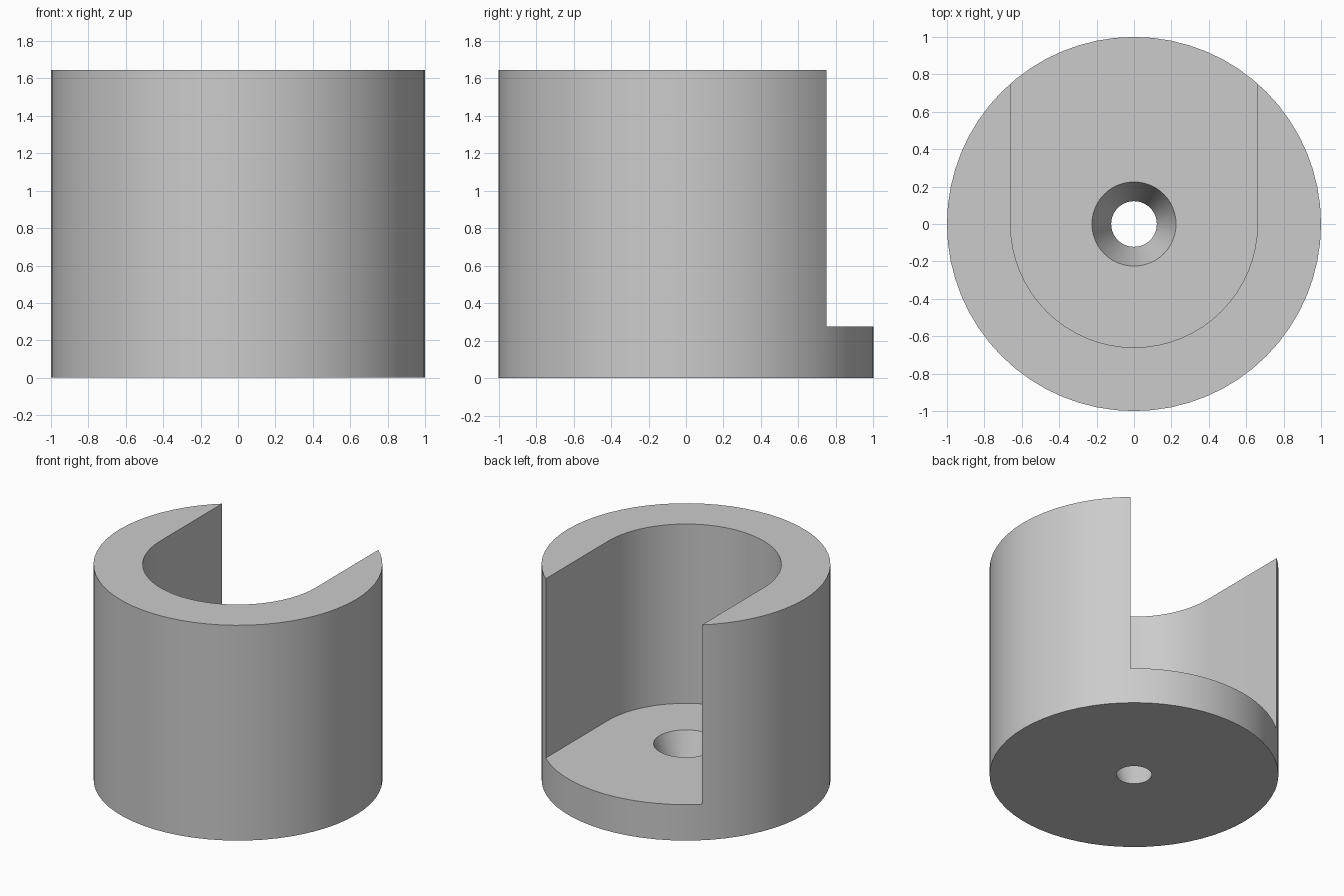
import bpy, bmesh, math

default = bpy.data.objects.get("Cube")
if default:
    bpy.data.objects.remove(default, do_unlink=True)

HEIGHT, FLOOR = 1.645, 0.275
SLOT_R = 0.66
HOLE_TOP, HOLE_BOTTOM = 0.225, 0.122

grey = bpy.data.materials.new("plain_grey")
grey.use_nodes = True
colour = (0.6, 0.6, 0.6, 1)
grey.diffuse_color = colour
grey.node_tree.nodes["Principled BSDF"].inputs["Base Color"].default_value = colour


def cone(name, r_low, r_high, z_low, z_high, sides):
    bpy.ops.mesh.primitive_cone_add(vertices=sides, radius1=r_low, radius2=r_high,
                                    depth=z_high - z_low,
                                    location=(0, 0, (z_low + z_high) / 2))
    obj = bpy.context.object
    obj.name = name
    obj.data.materials.append(grey)
    return obj


def prism(name, outline, z_low, z_high):
    bm = bmesh.new()
    face = bm.faces.new([bm.verts.new((x, y, z_low)) for x, y in outline])
    top = bmesh.ops.extrude_face_region(bm, geom=[face])["geom"]
    bmesh.ops.translate(bm, vec=(0, 0, z_high - z_low),
                        verts=[v for v in top if isinstance(v, bmesh.types.BMVert)])
    bmesh.ops.recalc_face_normals(bm, faces=bm.faces)
    mesh = bpy.data.meshes.new(name)
    bm.to_mesh(mesh)
    bm.free()
    mesh.materials.append(grey)
    obj = bpy.data.objects.new(name, mesh)
    bpy.context.collection.objects.link(obj)
    return obj


def cut(body, cutter):
    cutter.hide_render = True
    mod = body.modifiers.new("cut", "BOOLEAN")
    mod.operation, mod.solver, mod.object = "DIFFERENCE", "EXACT", cutter
    bpy.ops.object.select_all(action="DESELECT")
    bpy.context.view_layer.objects.active = body
    body.select_set(True)
    bpy.ops.object.modifier_apply(modifier=mod.name)
    bpy.data.objects.remove(cutter, do_unlink=True)


# Round cup body
cup = cone("open_backed_cup", 1, 1, 0, HEIGHT, 64)

# U-shaped pocket, open at the back
steps = 32
arc = [(SLOT_R * math.cos(math.pi * (1 + i / steps)),
        SLOT_R * math.sin(math.pi * (1 + i / steps))) for i in range(steps + 1)]
pocket = [(-SLOT_R, 1.2)] + arc + [(SLOT_R, 1.2)]
cut(cup, prism("pocket_cutter", pocket, FLOOR, HEIGHT + 0.2))

# Tapered hole through the floor, cutter extended past both faces
extra = (HOLE_TOP - HOLE_BOTTOM) / 2
cut(cup, cone("hole_cutter", HOLE_BOTTOM - extra, HOLE_TOP + extra,
              -FLOOR / 2, FLOOR * 1.5, 48))

bpy.ops.object.shade_smooth_by_angle(angle=math.radians(30))
